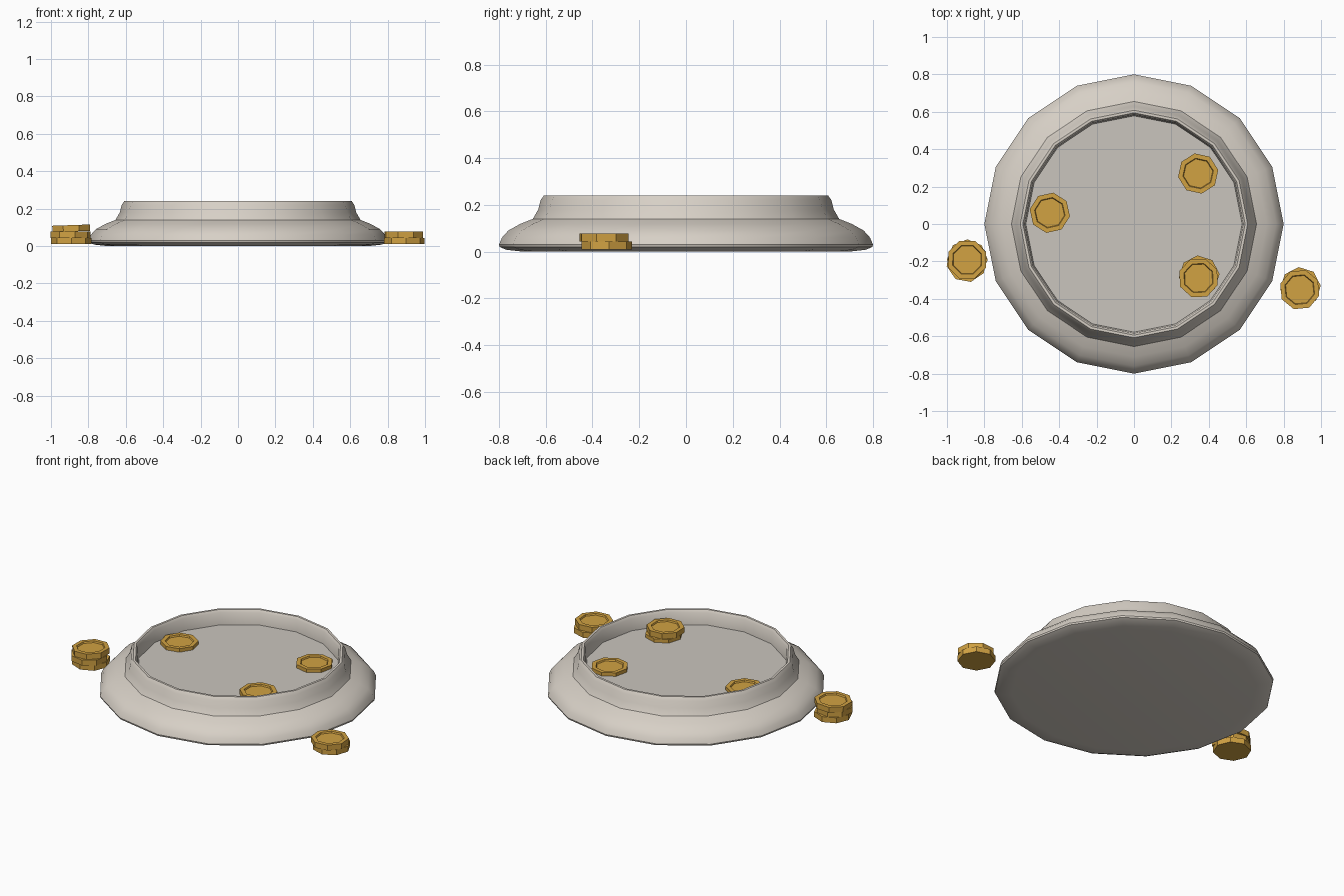
import bpy, bmesh, math
from mathutils import Matrix

if "Cube" in bpy.data.objects:
    bpy.data.objects.remove(bpy.data.objects["Cube"])


def material(name, rgb):
    m = bpy.data.materials.new(name)
    m.diffuse_color = (*rgb, 1.0)
    m.use_nodes = True
    m.node_tree.nodes["Principled BSDF"].inputs["Base Color"].default_value = m.diffuse_color
    return m


STONE = material("pale stone", (0.68, 0.63, 0.565))
FLOOR = material("grey basin floor", (0.59, 0.56, 0.515))
GOLD = material("gold", (0.64, 0.36, 0.055))


def lathe(name, profile, sides, mat, spin=0.0, cap_start=True, cap_end=True):
    """Revolve an (r, z) profile around z."""
    bm = bmesh.new()
    rings = []
    for r, z in profile:
        rings.append([bm.verts.new((r * math.cos(spin + 2 * math.pi * i / sides),
                                    r * math.sin(spin + 2 * math.pi * i / sides), z))
                      for i in range(sides)])
    for a, b in zip(rings, rings[1:]):
        for i in range(sides):
            j = (i + 1) % sides
            bm.faces.new((a[i], a[j], b[j], b[i]))
    if cap_start:
        bm.faces.new(rings[0][::-1])
    if cap_end:
        bm.faces.new(rings[-1])
    mesh = bpy.data.meshes.new(name)
    bm.to_mesh(mesh)
    bm.free()
    mesh.materials.append(mat)
    ob = bpy.data.objects.new(name, mesh)
    bpy.context.collection.objects.link(ob)
    return ob


# Basin: flared foot, crease, upright collar, rim and inner wall
basin = lathe("basin", [(0.70, 0.0), (0.77, 0.008), (0.797, 0.02), (0.80, 0.03),
                        (0.787, 0.06), (0.76, 0.09), (0.71, 0.118), (0.655, 0.14),
                        (0.632, 0.18), (0.622, 0.22), (0.608, 0.24), (0.594, 0.24),
                        (0.584, 0.225), (0.578, 0.15)],
              16, STONE, cap_end=False)
bpy.context.view_layer.objects.active = basin
basin.select_set(True)
bpy.ops.object.shade_smooth_by_angle(angle=math.radians(30))
basin.select_set(False)

# Flat surface inside the basin
bm = bmesh.new()
bmesh.ops.create_circle(bm, cap_ends=True, segments=16, radius=0.578,
                        matrix=Matrix.Translation((0, 0, 0.15)))
for f in bm.faces:
    if f.normal.z < 0:
        f.normal_flip()
mesh = bpy.data.meshes.new("basin_floor")
bm.to_mesh(mesh)
bm.free()
mesh.materials.append(FLOOR)
floor = bpy.data.objects.new("basin_floor", mesh)
bpy.context.collection.objects.link(floor)

# Eight-sided coins with a sunken face
COIN_H = 0.034
COIN = [(0.109, 0.0), (0.109, COIN_H), (0.083, COIN_H), (0.079, COIN_H - 0.009)]


def coin_stack(name, x, y, z, spins, tilt=0.0):
    for i, spin in enumerate(spins):
        c = lathe(f"{name}_{i + 1}", COIN, 8, GOLD, math.radians(spin))
        shift = 0.006 * (-1) ** i if len(spins) > 1 else 0
        c.location = (x + shift * 0.3, y + shift, z + i * COIN_H)
        if i == len(spins) - 1:
            c.rotation_euler = (0, tilt, 0)


coin_stack("left_coin", -0.893, -0.197, 0.01, (0, 12, 22), math.radians(-2))
coin_stack("right_coin", 0.888, -0.345, 0.01, (5, 28))
coin_stack("basin_west_coin", -0.45, 0.06, 0.138, (35,))
coin_stack("basin_north_coin", 0.343, 0.27, 0.138, (10,))
coin_stack("basin_south_coin", 0.347, -0.283, 0.138, (5, 25))
